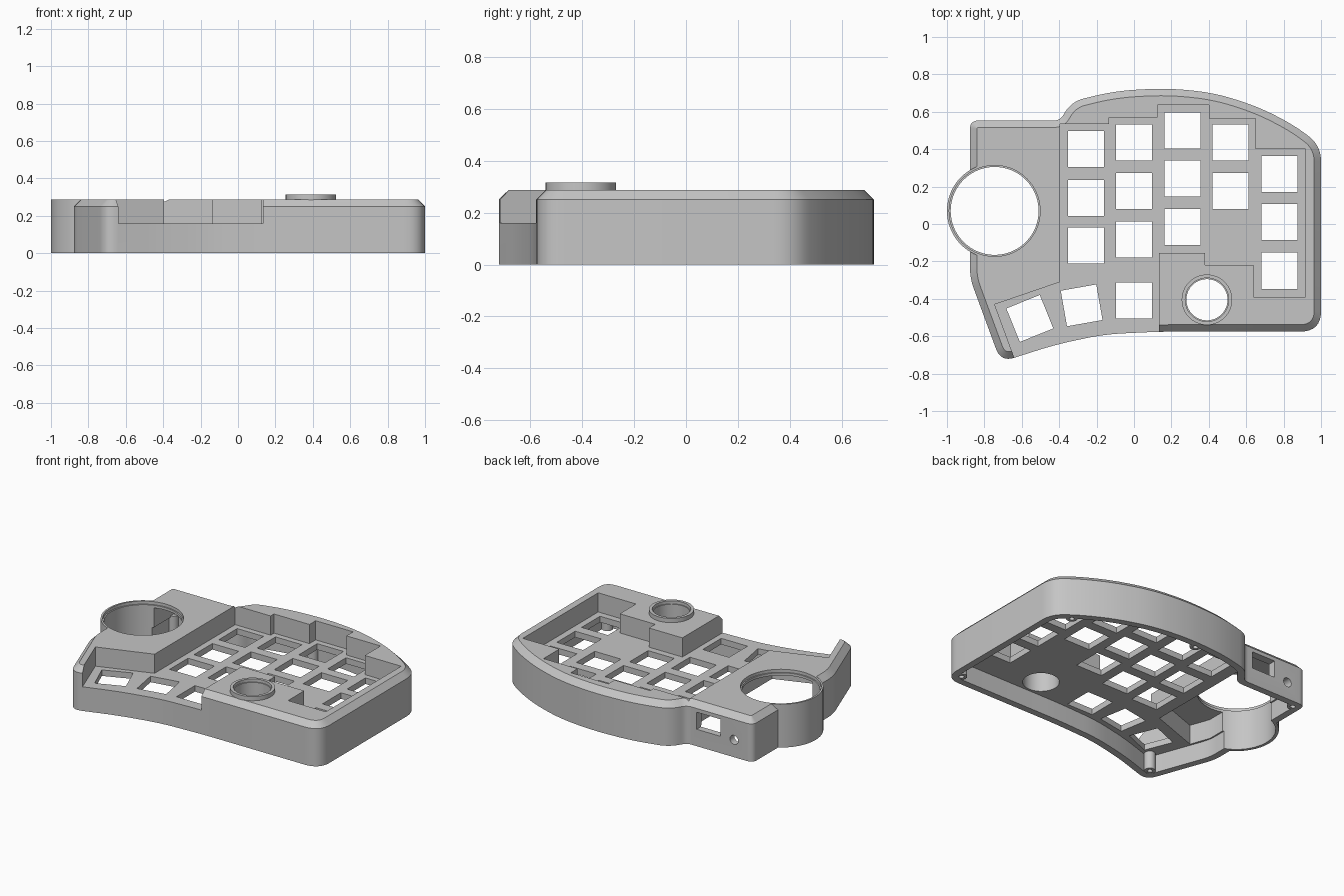
import bpy, bmesh, math
from mathutils import Vector, Matrix

if "Cube" in bpy.data.objects:
    bpy.data.objects.remove(bpy.data.objects["Cube"])

GREY = (0.56, 0.56, 0.56, 1)
grey = bpy.data.materials.new("matte grey")
grey.use_nodes = True
grey.diffuse_color = GREY
grey.node_tree.nodes["Principled BSDF"].inputs["Base Color"].default_value = GREY


def outline(corners, d=0, steps=8):
    """Curved outline from (x, y, cut) corners, moved inwards by d."""
    n, moved = len(corners), []
    pts = [Vector(c[:2]) for c in corners]
    for i, p in enumerate(pts):
        e1 = (p - pts[i - 1]).normalized()
        e2 = (pts[(i + 1) % n] - p).normalized()
        n1, n2 = Vector((-e1.y, e1.x)), Vector((-e2.y, e2.x))
        half_turn = e1.cross(e2) / (1 + e1.dot(e2))
        cut = max(corners[i][2] - d * half_turn, 0.004)
        moved.append((p + (n1 + n2) * d / (1 + n1.dot(n2)), e1, e2, cut))
    out = []
    for p, e1, e2, cut in moved:
        a, b = p - e1 * cut, p + e2 * cut
        for k in range(steps + 1):
            t = k / steps
            out.append(a * (1 - t) ** 2 + p * 2 * t * (1 - t) + b * t * t)
    return out


def loft(name, layers):
    """Solid through a stack of (outline, z) layers."""
    bm = bmesh.new()
    rings = [[bm.verts.new((p[0], p[1], z)) for p in pts] for pts, z in layers]
    bm.faces.new(rings[0][::-1])
    bm.faces.new(rings[-1])
    for lo, hi in zip(rings, rings[1:]):
        for i in range(len(lo)):
            j = (i + 1) % len(lo)
            bm.faces.new((lo[i], lo[j], hi[j], hi[i]))
    bmesh.ops.recalc_face_normals(bm, faces=bm.faces)
    me = bpy.data.meshes.new(name)
    bm.to_mesh(me)
    bm.free()
    me.materials.append(grey)
    ob = bpy.data.objects.new(name, me)
    bpy.context.collection.objects.link(ob)
    return ob


def prism(pts, z0, z1):
    return loft("helper", [(pts, z0), (pts, z1)])


def circle(x, y, r, n=64):
    return [(x + r * math.cos(2 * math.pi * i / n), y + r * math.sin(2 * math.pi * i / n)) for i in range(n)]


def square(x, y, size, angle=0):
    turn = Matrix.Rotation(math.radians(angle), 2)
    h = size / 2
    return [Vector((x, y)) + turn @ Vector(c) for c in ((-h, -h), (h, -h), (h, h), (-h, h))]


def combine(tool, operation="DIFFERENCE"):
    """Apply a boolean to the case and discard the tool."""
    mod = case.modifiers.new("shape", "BOOLEAN")
    mod.operation, mod.solver, mod.object = operation, "EXACT", tool
    bpy.context.view_layer.objects.active = case
    bpy.ops.object.modifier_apply(modifier=mod.name)
    bpy.data.objects.remove(tool)


TOP, EDGE, PLATE, CEILING = 0.287, 0.25, 0.16, 0.12

# Outer shell with chamfered top edge
corners = [
    (-0.712, -0.738, 0.075), (-0.42, -0.645, 0.1), (-0.16, -0.59, 0.1), (0.14, -0.575, 0.12),
    (1, -0.575, 0.11), (1, 0.42, 0.085), (0.86, 0.525, 0.08), (0.68, 0.62, 0.1), (0.44, 0.7, 0.12),
    (0.18, 0.727, 0.12), (-0.1, 0.712, 0.12), (-0.335, 0.655, 0.07), (-0.395, 0.553, 0.035),
    (-0.877, 0.553, 0.045), (-0.877, -0.29, 0.06)]
wall = outline(corners)
case = loft("keyboard_case", [(wall, 0), (wall, EDGE), (outline(corners, 0.037), TOP)])

# Round dial housing on the side
dial, knob = (-0.745, 0.07), (0.39, -0.405)
combine(prism(circle(*dial, 0.255, 96), 0, TOP), "UNION")

# Stepped recess over the key plate, open at the front
recess = [(0.135, -0.9), (0.135, -0.155), (0.38, -0.155), (0.38, -0.22), (0.64, -0.22),
          (0.64, -0.39), (0.917, -0.39), (0.917, 0.4), (0.65, 0.4), (0.65, 0.565), (0.4, 0.565),
          (0.4, 0.635), (0.125, 0.635), (0.125, 0.57), (-0.135, 0.57), (-0.135, 0.535),
          (-0.395, 0.535), (-0.395, -0.31), (-0.745, -0.43), (-0.572, -0.9)]
combine(prism(recess, PLATE, 0.5))

# Raised knob collar
combine(prism(circle(*knob, 0.135), 0.2, 0.315), "UNION")

# Hollow underside, deeper below the raised side bay
combine(prism(outline(corners, 0.045), -0.1, CEILING))
bay = [(-0.435, 0.5), (-0.435, -0.28), (-0.775, -0.4), (-0.822, -0.27), (-0.822, 0.5)]
combine(prism(bay, -0.12, EDGE))

# Screw posts with pilot holes
for x, y in ((0.93, -0.505), (-0.665, -0.645), (-0.825, 0.5), (0.08, 0.67), (0.87, 0.455)):
    combine(prism(circle(x, y, 0.035, 24), 0.002, CEILING + 0.01), "UNION")
    combine(prism(circle(x, y, 0.016, 24), -0.1, 0.1))

# Dial and knob openings with small top ledges
for centre, r, ledge, top in ((dial, 0.235, 0.243, TOP), (knob, 0.11, 0.116, 0.315)):
    combine(prism(circle(*centre, r, 96), -0.2, 0.6))
    combine(prism(circle(*centre, ledge, 96), top - 0.02, 0.6))

# Key openings: column x, then the y of each row
columns = {-0.257: (0.4, 0.14, -0.115), 0: (0.435, 0.177, -0.083, -0.41),
           0.26: (0.5, 0.243, -0.015), 0.517: (0.435, 0.177), 0.777: (0.267, 0.01, -0.25)}
keys = [(x, y, 0) for x, rows in columns.items() for y in rows]
keys += [(-0.28, -0.435, 10), (-0.557, -0.505, 22)]
for x, y, angle in keys:
    combine(prism(square(x, y, 0.193, angle), 0.05, 0.23))

# Cable port and round socket through the back wall
combine(prism([(-0.64, 0.45), (-0.465, 0.45), (-0.465, 0.65), (-0.64, 0.65)], 0.112, 0.225))
socket = prism(circle(0, 0, 0.03, 32), -0.1, 0.1)
socket.matrix_world = Matrix.Translation((-0.74, 0.55, 0.115)) @ Matrix.Rotation(math.pi / 2, 4, "X")
bpy.context.view_layer.update()
combine(socket)

# Smooth the curves, keep the edges crisp
bpy.ops.object.select_all(action="DESELECT")
case.select_set(True)
bpy.context.view_layer.objects.active = case
bpy.ops.object.shade_smooth_by_angle(angle=math.radians(25))
